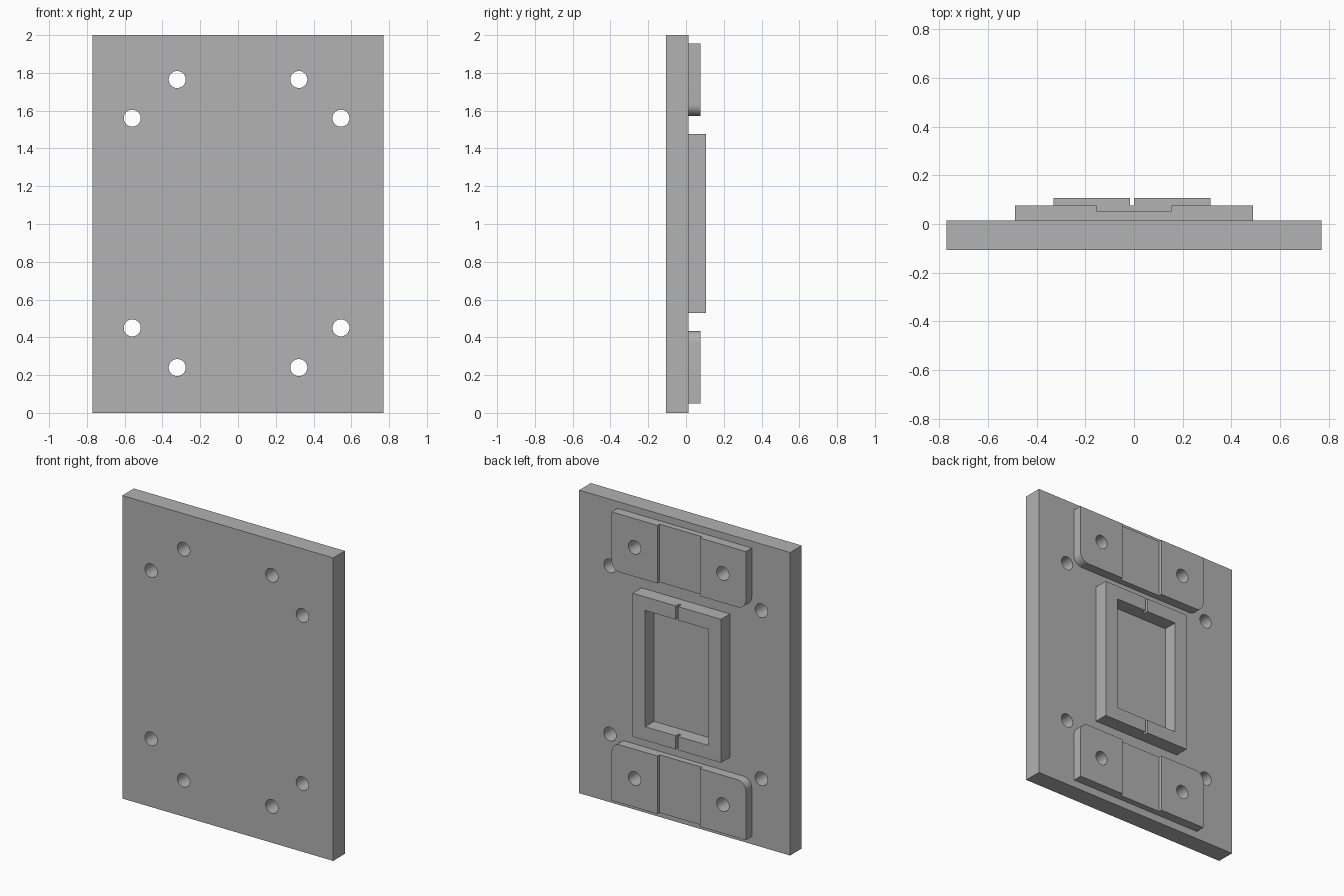
import bpy, bmesh, math
from mathutils import Matrix

if "Cube" in bpy.data.objects:
    bpy.data.objects.remove(bpy.data.objects["Cube"], do_unlink=True)

# Depth levels along y
FRONT, FACE, PAD_TOP, FRAME_TOP = -0.107, 0.014, 0.076, 0.107

steel = bpy.data.materials.new("plain grey")
steel.use_nodes = True
grey = (0.445, 0.445, 0.445, 1)
steel.diffuse_color = grey
steel.node_tree.nodes["Principled BSDF"].inputs["Base Color"].default_value = grey


def to_object(name, bm):
    mesh = bpy.data.meshes.new(name)
    bm.to_mesh(mesh)
    bm.free()
    mesh.materials.append(steel)
    obj = bpy.data.objects.new(name, mesh)
    bpy.context.collection.objects.link(obj)
    return obj


def box(name, x0, x1, y0, y1, z0, z1, round_z=None, radius=0.06):
    """Box from limits; the corners on the edge z = round_z may be rounded."""
    bm = bmesh.new()
    bmesh.ops.create_cube(bm, size=1)
    bm.transform(Matrix.Translation(((x0 + x1) / 2, (y0 + y1) / 2, (z0 + z1) / 2))
                 @ Matrix.Diagonal((x1 - x0, y1 - y0, z1 - z0, 1)))
    if round_z is not None:
        edges = [e for e in bm.edges
                 if all(abs(v.co.z - round_z) < 1e-4 for v in e.verts)
                 and abs(e.verts[0].co.x - e.verts[1].co.x) < 1e-4]
        bmesh.ops.bevel(bm, geom=edges, offset=radius, segments=8,
                        profile=0.5, affect='EDGES')
    return to_object(name, bm)


def drill(x, z, radius=0.045):
    """Cylinder cutter running along y."""
    bm = bmesh.new()
    bmesh.ops.create_cone(bm, cap_ends=True, segments=40, radius1=radius,
                          radius2=radius, depth=1)
    bm.transform(Matrix.Translation((x, 0, z)) @ Matrix.Rotation(math.pi / 2, 4, 'X'))
    return to_object("drill_cutter", bm)


def cut(obj, cutters):
    """Subtract every cutter, then shade the curved walls smooth."""
    bpy.ops.object.select_all(action='DESELECT')
    bpy.context.view_layer.objects.active = obj
    obj.select_set(True)
    for cutter in cutters:
        cutter.hide_render = True
        mod = obj.modifiers.new("cut", 'BOOLEAN')
        mod.operation, mod.solver, mod.object = 'DIFFERENCE', 'EXACT', cutter
        bpy.ops.object.modifier_apply(modifier=mod.name)
        bpy.data.objects.remove(cutter, do_unlink=True)
    bpy.ops.object.shade_smooth_by_angle(angle=math.radians(30))


# Base plate with eight through holes
pad_holes = [(x, z) for x in (-0.322, 0.322) for z in (0.24, 1.765)]
side_holes = [(x, z) for x in (-0.56, 0.545) for z in (0.45, 1.56)]
plate = box("base_plate", -0.77, 0.77, FRONT, FACE, 0, 2)
cut(plate, [drill(x, z) for x, z in pad_holes + side_holes])

# Grooved pads, rounded on the edge that faces the middle
for name, z0, z1, inner in (("upper_pad", 1.572, 1.955, 1.572),
                            ("lower_pad", 0.05, 0.433, 0.433)):
    pad = box(name, -0.49, 0.49, FACE, PAD_TOP, z0, z1, round_z=inner)
    groove = box("groove_cutter", -0.155, 0.155, 0.054, 0.2, z0 - 0.1, z1 + 0.1)
    cut(pad, [groove] + [drill(x, z) for x, z in pad_holes if z0 < z < z1])

# Central frame with an open window and a narrow slot across both ends
frame = box("window_frame", -0.33, 0.315, FACE, FRAME_TOP, 0.53, 1.477)
window = box("window_cutter", -0.238, 0.223, -0.1, 0.2, 0.62, 1.387)
slot = box("slot_cutter", -0.017, 0, PAD_TOP, 0.2, 0.4, 1.6)
cut(frame, [window, slot])
